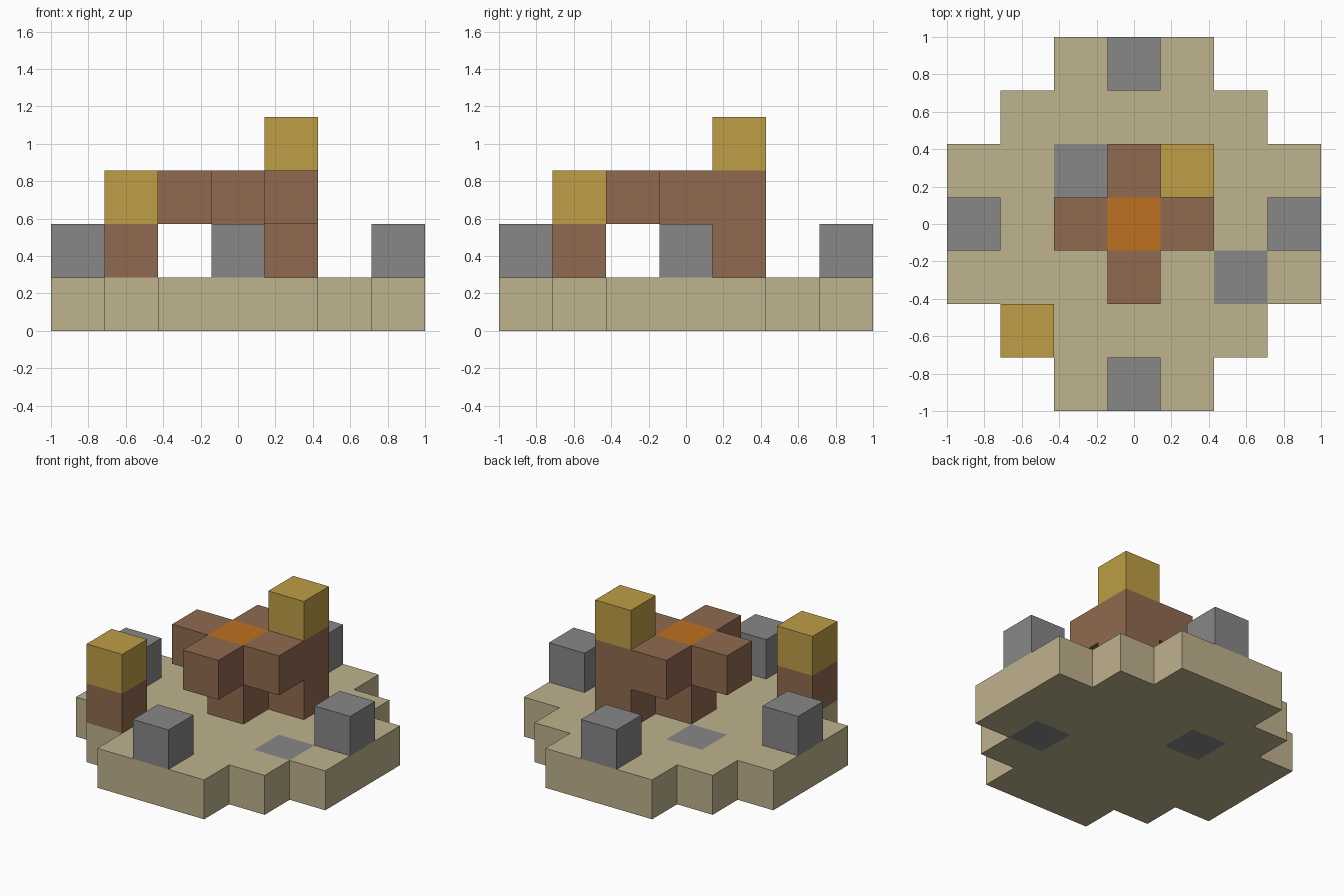
import bpy
import bmesh
import math
from mathutils import Vector

U = 2 / 7  # edge length of one block

if "Cube" in bpy.data.objects:
    bpy.data.objects.remove(bpy.data.objects["Cube"], do_unlink=True)


def material(name, rgb):
    m = bpy.data.materials.new(name)
    m.use_nodes = True
    m.diffuse_color = (*rgb, 1)
    m.node_tree.nodes["Principled BSDF"].inputs["Base Color"].default_value = (*rgb, 1)
    return m


SAND = material("sand", (0.52, 0.445, 0.27))
STONE = material("grey stone", (0.245, 0.245, 0.245))
WOOD = material("brown wood", (0.28, 0.145, 0.08))
GOLD = material("gold", (0.51, 0.34, 0.06))
EMBER = material("orange", (0.51, 0.162, 0.015))


def blocks(name, cells, mat):
    """Join unit blocks at (column, row, layer) into one flat-sided shell."""
    bm = bmesh.new()
    for x, y, z in cells:
        cube = bmesh.ops.create_cube(bm, size=U)["verts"]
        bmesh.ops.translate(bm, verts=cube, vec=Vector((x, y, z + 0.5)) * U)
    # remove the walls between neighbouring blocks, then merge flat areas
    taken = {tuple(c) for c in cells}
    inner = []
    for f in bm.faces:
        p = (f.calc_center_median() + f.normal * U / 2) / U - Vector((0, 0, 0.5))
        if tuple(round(v) for v in p) in taken:
            inner.append(f)
    bmesh.ops.delete(bm, geom=inner, context="FACES")
    bmesh.ops.remove_doubles(bm, verts=bm.verts[:], dist=U / 100)
    bmesh.ops.dissolve_limit(bm, angle_limit=math.radians(1),
                             verts=bm.verts[:], edges=bm.edges[:])
    bmesh.ops.triangulate(bm, faces=[f for f in bm.faces if len(f.verts) > 4])
    mesh = bpy.data.meshes.new(name)
    bm.to_mesh(mesh)
    bm.free()
    mesh.materials.append(mat)
    bpy.context.collection.objects.link(bpy.data.objects.new(name, mesh))


# Stepped round platform with two stones set flush into it
pavers = [(2, -1, 0), (-1, 1, 0)]
span = range(-3, 4)
platform = [(x, y, 0) for x in span for y in span
            if abs(x) + abs(y) <= 4 and (x, y, 0) not in pavers]
blocks("platform", platform, SAND)
for side, cell in zip(("right", "left"), pavers):
    blocks("paver_" + side, [cell], STONE)

# Standing stones at the four sides
for name, x, y in (("front", 0, -3), ("back", 0, 3), ("left", 3, 0), ("right", -3, 0)):
    blocks(name + "_stone", [(x, y, 1)], STONE)

# Central post carrying a cross of beams around a glowing core
blocks("centre_post", [(0, 0, 1)], WOOD)
blocks("core", [(0, 0, 2)], EMBER)
for name, x, y in (("front", 0, -1), ("back", 0, 1), ("left", 1, 0), ("right", -1, 0)):
    blocks(name + "_beam", [(x, y, 2)], WOOD)

# Two gold-topped pillars
for name, x, y, top in (("tall", 1, 1, 3), ("short", -2, -2, 2)):
    blocks(name + "_pillar", [(x, y, z) for z in range(1, top)], WOOD)
    blocks(name + "_pillar_cap", [(x, y, top)], GOLD)
